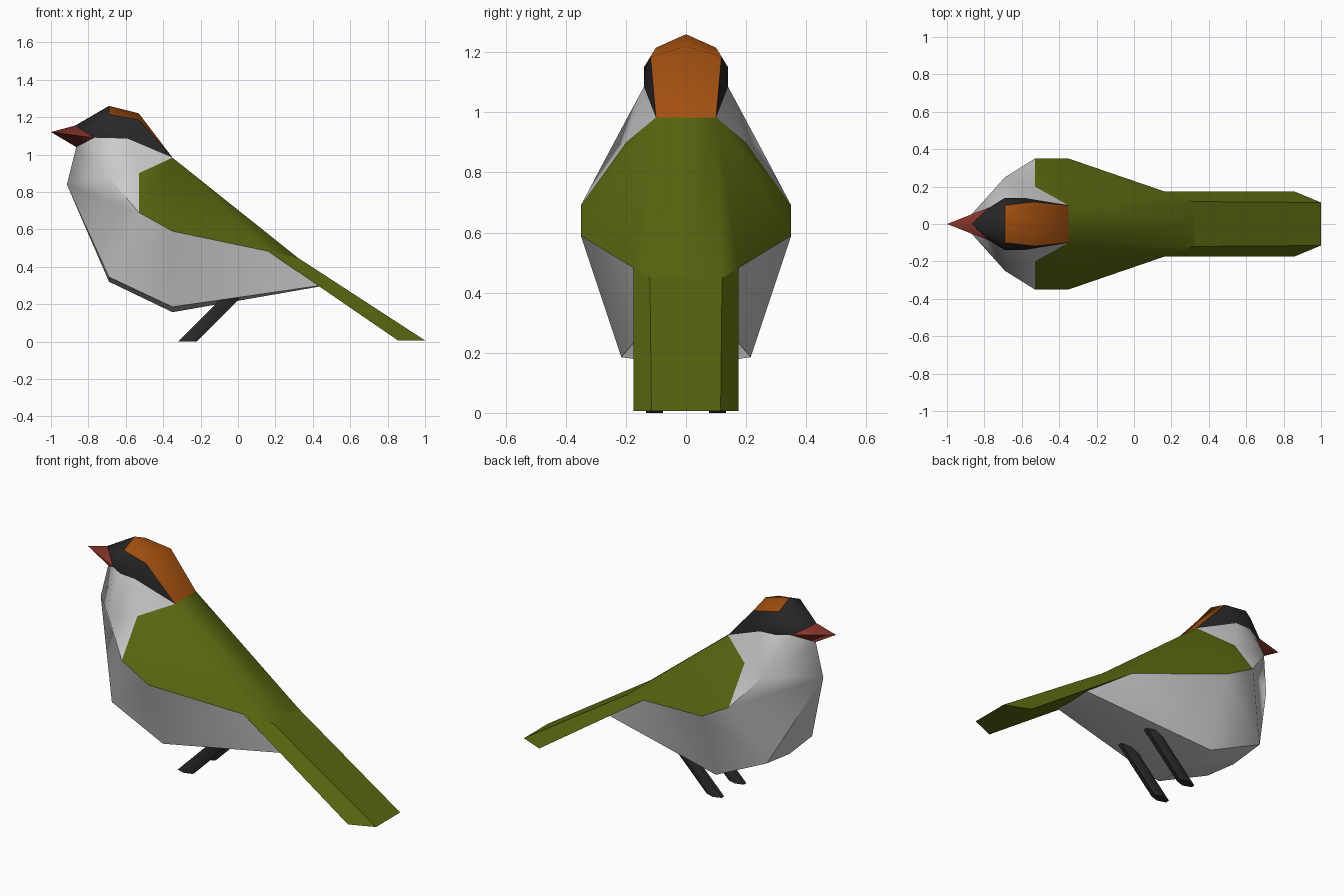
import bpy, math
from mathutils import Vector

if "Cube" in bpy.data.objects:
    bpy.data.objects.remove(bpy.data.objects["Cube"])

# Half-bird landmarks (y >= 0); everything is mirrored across y = 0
P = dict(
    tip=(-1, 0, 1.12), bill=(-.87, 0, 1.155), chin=(-.865, 0, 1.04), gape=(-.77, .09, 1.09),
    brow=(-.69, 0, 1.26), browS=(-.69, .10, 1.215), eye=(-.69, .14, 1.15), jaw=(-.69, .135, 1.088),
    ear=(-.59, .14, 1.085), top=(-.53, 0, 1.22), topS=(-.53, .118, 1.185),
    nape=(-.35, 0, .983), napeS=(-.35, .10, .983),
    chest=(-.915, 0, .84), neck=(-.69, .25, .88),
    w1=(-.53, .20, .90), w2=(-.53, .35, .69), w3=(-.35, .35, .59), hip=(.16, .175, .483),
    rump=(.32, 0, .448), rumpS=(.32, .12, .448),
    b1=(-.69, .215, .345), b1c=(-.69, 0, .32), b2=(-.35, .215, .185), b2c=(-.35, 0, .157),
    vent=(.43, .12, .298), ventc=(.43, 0, .293), hipc=(.16, 0, .483),
    e1=(1, .115, .006), e1c=(1, 0, .006), e2=(.855, .175, .006), e2c=(.855, 0, .006))


def material(name, col):
    m = bpy.data.materials.new(name)
    m.diffuse_color = (*col, 1)
    m.use_nodes = True
    m.node_tree.nodes["Principled BSDF"].inputs["Base Color"].default_value = m.diffuse_color
    return m


def finish(ob, angle, mat=None):
    """Link the object, colour it and smooth its shallow edges."""
    bpy.context.collection.objects.link(ob)
    if mat:
        ob.data.materials.append(mat)
    bpy.ops.object.select_all(action='DESELECT')
    ob.select_set(True)
    bpy.context.view_layer.objects.active = ob
    bpy.ops.object.shade_smooth_by_angle(angle=math.radians(angle))


def part(name, faces, inside, mat=None, angle=30):
    """Mirrored shell from faces named by landmark, oriented away from a point inside."""
    polys = [f.split() for f in faces.split(",")]
    names = sorted({n for f in polys for n in f})
    idx = []
    for f in polys:
        c = [Vector(P[n]) for n in f]
        normal = (c[1] - c[0]).cross(c[2] - c[0])
        mid = sum(c, Vector()) / len(c)
        f = f if normal.dot(mid - Vector(inside)) > 0 else f[::-1]
        idx.append([names.index(n) for n in f])
    me = bpy.data.meshes.new(name)
    me.from_pydata([P[n] for n in names], [], idx)
    ob = bpy.data.objects.new(name, me)
    mir = ob.modifiers.new("mirror", 'MIRROR')
    mir.use_axis = (False, True, False)
    finish(ob, angle, mat)


green = material("olive", (.10, .135, .005))
orange = material("rust", (.38, .083, .005))
black = material("charcoal", (.022, .022, .022))
red = material("bill_red", (.23, .033, .022))
BODY, HEAD = (-.3, 0, .6), (-.65, 0, 1.1)

# Grey throat, breast and belly
part("breast_and_belly",
     "chin gape neck,chin neck chest,gape jaw neck,jaw ear neck,ear napeS w1,ear w1 neck,"
     "neck w1 w2,chest neck w2,chest w2 b1,w2 w3 b1,w3 b2 b1,w3 hip b2,hip vent b2,"
     "chest b1 b1c,b1 b2 b2c b1c,b2 vent ventc b2c", BODY, angle=38)
# Green wings with back, and tail
part("wings_and_back", "napeS w1 w2,napeS w2 w3,napeS w3 hip,nape napeS rumpS rump,napeS hip rumpS",
     BODY, green, 60)
part("tail", "rump rumpS e1 e1c,rumpS hip e2 e1,hip hipc e2c e2,e1 e2 e2c e1c", (.5, 0, .29), green)
# Head: cap, face mask and beak
part("crown", "brow browS topS top,top topS napeS nape", HEAD, orange, 50)
part("face_mask", "bill brow browS,bill browS eye,bill eye gape,gape eye jaw,eye jaw ear,"
     "eye ear topS,eye topS browS,ear topS napeS", HEAD, black)
part("beak", "tip bill gape,tip gape chin", (-.87, 0, 1.09), red, 80)

# Legs: slanted six-sided prisms
section = [(-.05, -.012), (0, -.028), (.05, -.012), (.05, .012), (0, .028), (-.05, .012)]
for label, y in (("leg_left", .105), ("leg_right", -.105)):
    verts = [(cx + dx, y + dy, z) for cx, z in ((-.27, 0), (-.04, .23)) for dx, dy in section]
    faces = [(i, (i + 1) % 6, (i + 1) % 6 + 6, i + 6) for i in range(6)]
    faces += [(5, 4, 3, 2, 1, 0), (6, 7, 8, 9, 10, 11)]
    me = bpy.data.meshes.new(label)
    me.from_pydata(verts, [], faces)
    finish(bpy.data.objects.new(label, me), 50, black)
